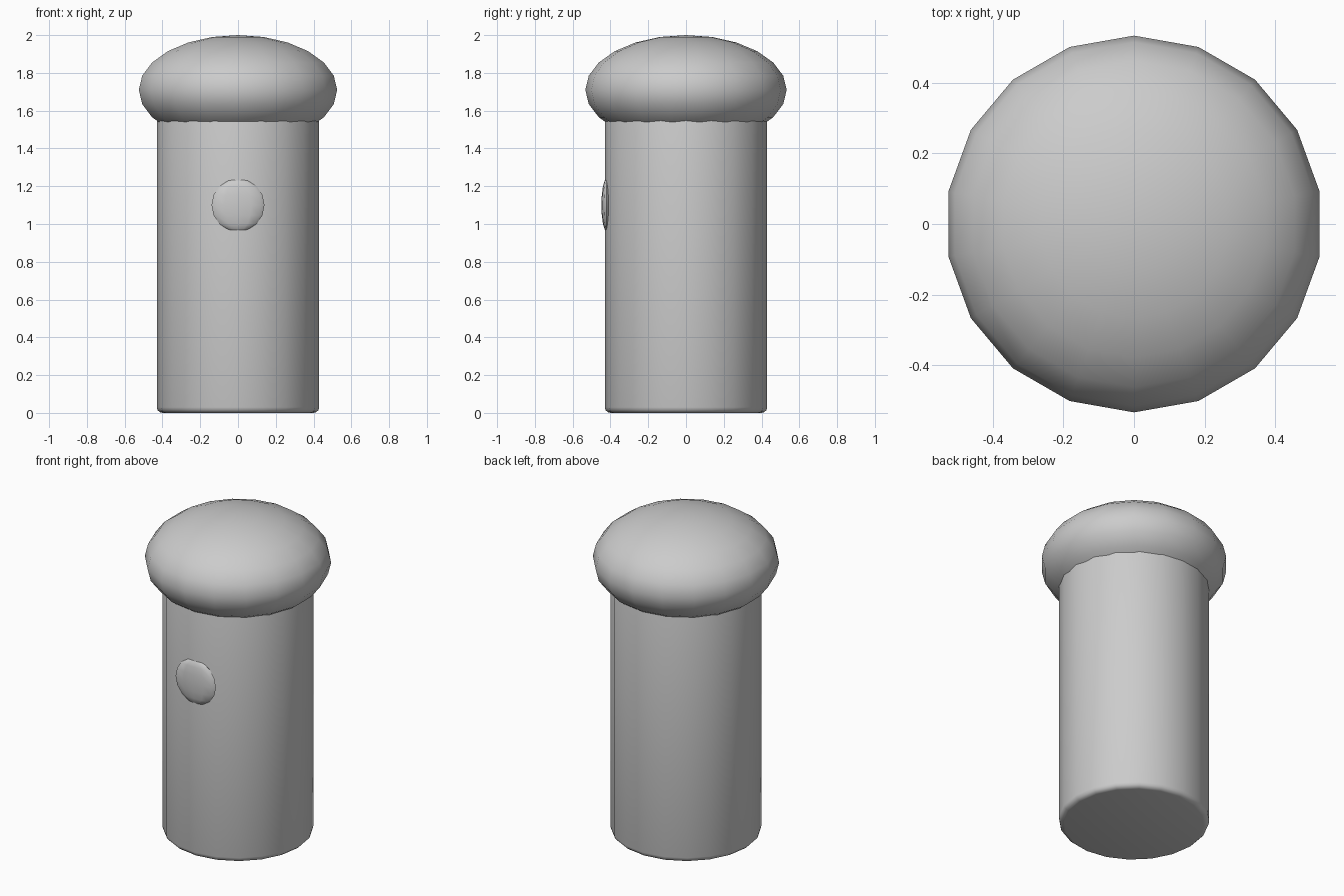
import bpy
import math

if "Cube" in bpy.data.objects:
    bpy.data.objects.remove(bpy.data.objects["Cube"])


def smooth(obj, name):
    obj.name = name
    bpy.ops.object.shade_smooth_by_angle(angle=math.radians(40))
    return obj


def ellipsoid(name, segments, rings, location, radii):
    bpy.ops.mesh.primitive_uv_sphere_add(
        segments=segments, ring_count=rings, radius=1, location=location)
    obj = bpy.context.object
    obj.scale = radii
    bpy.ops.object.transform_apply(location=False, rotation=False, scale=True)
    return smooth(obj, name)


# Cylindrical body with a softly rounded rim, its top hidden in the cap
height = 1.64
bpy.ops.mesh.primitive_cylinder_add(
    vertices=20, radius=0.43, depth=height, location=(0, 0, height / 2))
body = bpy.context.object
bevel = body.modifiers.new("rounded_rims", 'BEVEL')
bevel.width = 0.03
bevel.segments = 3
bevel.limit_method = 'ANGLE'
bevel.angle_limit = math.radians(40)
bpy.ops.object.modifier_apply(modifier=bevel.name)
smooth(body, "body")

# Flattened dome cap
ellipsoid("cap", 18, 12, (0, 0, 1.71), (0.533, 0.533, 0.29))

# Shallow button on the front
ellipsoid("front_button", 12, 8, (0, -0.42, 1.10), (0.14, 0.028, 0.14))
